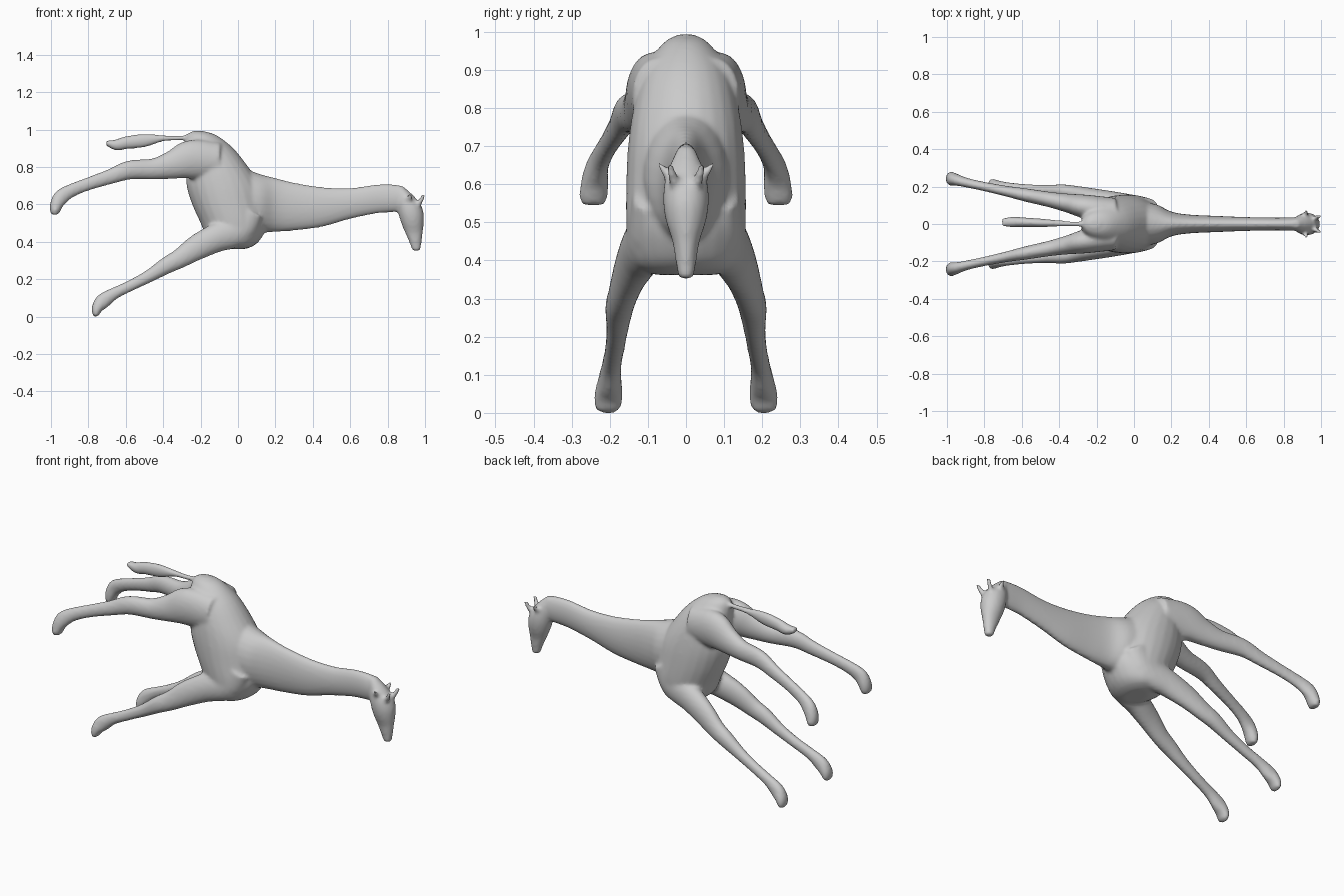
import bpy, bmesh
from math import cos, sin, tau
from mathutils import Vector

bm = bmesh.new()


def spline(rows, steps=4):
    """Catmull-Rom interpolation of section rows."""
    rows = [Vector(r) for r in rows]
    out = []
    for i in range(len(rows) - 1):
        p1, p2 = rows[i], rows[i + 1]
        p0 = rows[i - 1] if i else p1 * 2 - p2
        p3 = rows[i + 2] if i + 2 < len(rows) else p2 * 2 - p1
        for k in range(steps):
            t = k / steps
            out.append(0.5 * (p1 * 2 + (p2 - p0) * t + (p0 * 2 - p1 * 5 + p2 * 4 - p3) * t * t
                              + (p1 * 3 - p0 - p2 * 3 + p3) * t ** 3))
    return out + [rows[-1]]


def loft(rows, normal=None, side=1, n=24):
    """Rows are x, y, z, in-plane radius, sideways radius."""
    rows = spline(rows)
    rings = []
    for i, r in enumerate(rows):
        a, b = rows[max(i - 1, 0)], rows[min(i + 1, len(rows) - 1)]
        u = Vector(normal) if normal else Vector((a[2] - b[2], 0, b[0] - a[0])).normalized()
        ra, rb = max(r[3], .004), max(r[4], .004)
        c = Vector((r[0], r[1] * side, r[2]))
        rings.append([bm.verts.new(c + u * ra * cos(tau * k / n) + Vector((0, rb * sin(tau * k / n), 0)))
                      for k in range(n)])
    for p, q in zip(rings, rings[1:]):
        for k in range(n):
            bm.faces.new((p[k], p[(k + 1) % n], q[(k + 1) % n], q[k]))
    bm.faces.new(rings[0])
    bm.faces.new(rings[-1][::-1])


def flat_slices(rows):
    """z, x min, x max, half width -> horizontal sections"""
    loft([((a + b) / 2, 0, z, (b - a) / 2, w) for z, a, b, w in rows], (1, 0, 0))


# torso
flat_slices([(.993, -.24, -.19, .02), (.97, -.275, -.115, .06), (.9, -.285, -.025, .11),
             (.8, -.275, .055, .138), (.7, -.275, .12, .152), (.6, -.245, .145, .157),
             (.5, -.2, .16, .157), (.42, -.165, .125, .15), (.38, -.11, .085, .125), (.362, -.07, .04, .08)])

# neck: x, z min, z max, half width
loft([(x, 0, (a + b) / 2, (b - a) / 2, w) for x, a, b, w in [
    (.02, .46, .80, .12), (.12, .45, .762, .105), (.2, .453, .742, .066), (.3, .46, .717, .05),
    (.45, .48, .693, .043), (.6, .522, .688, .037), (.75, .553, .708, .034),
    (.85, .56, .705, .036), (.9, .575, .68, .036)]], (0, 0, 1))

# head
flat_slices([(.70, .83, .88, .02), (.65, .845, .935, .042), (.60, .85, .977, .057), (.55, .858, .993, .06),
             (.5, .873, .993, .052), (.45, .893, .988, .036), (.40, .915, .982, .028), (.352, .932, .975, .02)])

# tail with tuft
loft([(-.18, 0, .975, .02, .02), (-.3, 0, .956, .013, .014), (-.4, .003, .954, .017, .017),
      (-.5, .006, .942, .036, .023), (-.6, .01, .93, .034, .026), (-.65, .01, .918, .03, .028),
      (-.705, .01, .93, .014, .022)])

for s in (-1, 1):
    # hind leg
    loft([(-.1, .07, .83, .1, .07), (-.25, .09, .84, .105, .066), (-.35, .11, .812, .077, .052),
          (-.45, .13, .79, .057, .042), (-.58, .155, .784, .051, .036), (-.68, .175, .75, .041, .029),
          (-.8, .2, .71, .035, .025), (-.89, .22, .675, .036, .026), (-.945, .235, .64, .041, .031),
          (-.97, .24, .6, .035, .037), (-.978, .243, .565, .028, .037), (-.976, .243, .545, .016, .03)], side=s)
    # front leg and shoulder
    loft([(.06, .09, .57, .08, .05), (.0, .095, .47, .09, .06), (-.12, .12, .42, .077, .056),
          (-.22, .145, .37, .068, .046), (-.31, .165, .312, .053, .039), (-.38, .175, .275, .046, .037),
          (-.47, .18, .22, .035, .029), (-.57, .187, .168, .03, .026), (-.66, .195, .125, .032, .026),
          (-.72, .2, .085, .041, .031), (-.75, .203, .05, .032, .038), (-.759, .205, .02, .022, .037),
          (-.755, .205, .002, .013, .028)], side=s)
    # ear and horn
    loft([(.9, .035, .605, .016, .014), (.915, .052, .632, .018, .013), (.925, .07, .655, .008, .008)], side=s)
    loft([(.955, .025, .585, .016, .016), (.978, .034, .62, .013, .013), (.992, .043, .652, .011, .011)], side=s)

bmesh.ops.recalc_face_normals(bm, faces=bm.faces)
mesh = bpy.data.meshes.new("giraffe")
bm.to_mesh(mesh)
bm.free()
obj = bpy.data.objects.new("giraffe", mesh)
bpy.context.collection.objects.link(obj)

# fuse all parts into one smooth skin
rm = obj.modifiers.new("fuse", 'REMESH')
rm.mode = 'VOXEL'
rm.voxel_size = .009
rm.use_smooth_shade = True
sm = obj.modifiers.new("soften", 'SMOOTH')
sm.factor = .5
sm.iterations = 7
for p in mesh.polygons:
    p.use_smooth = True
